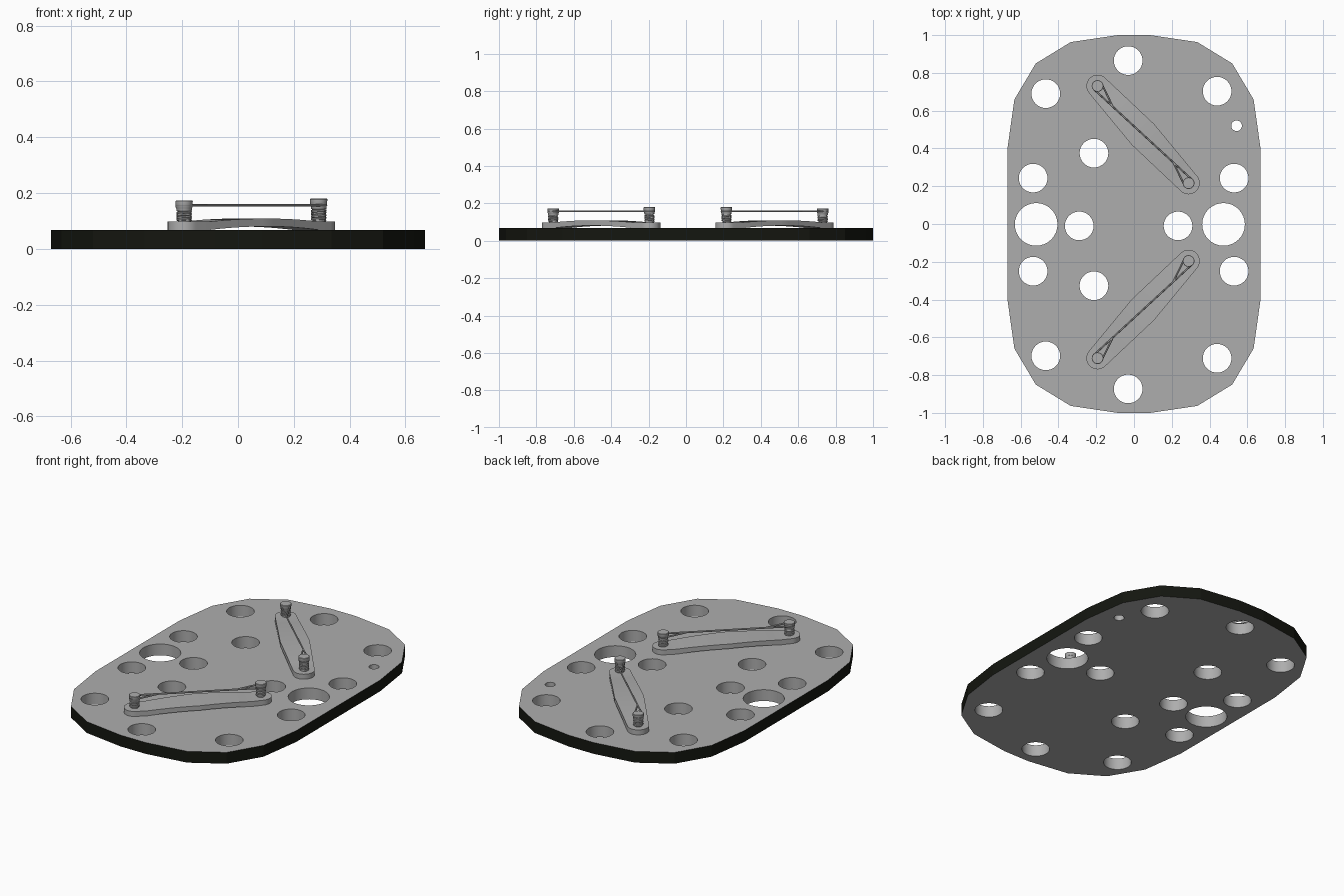
import bpy, bmesh, math
from mathutils import Matrix

if "Cube" in bpy.data.objects:
    bpy.data.objects.remove(bpy.data.objects["Cube"])

T = 0.068            # plate thickness
HALF = 0.3525        # half distance between the two posts of a clamp


def material(name, color):
    m = bpy.data.materials.new(name)
    m.diffuse_color = (*color, 1)
    m.use_nodes = True
    m.node_tree.nodes["Principled BSDF"].inputs["Base Color"].default_value = m.diffuse_color
    return m


GREY = material("mid_grey", (0.42, 0.42, 0.42))
DARK = material("dark_rim", (0.007, 0.008, 0.005))


def add(name, bm, matrix=None, smooth=False, mat=GREY):
    bmesh.ops.recalc_face_normals(bm, faces=bm.faces)
    me = bpy.data.meshes.new(name)
    bm.to_mesh(me)
    bm.free()
    me.materials.append(mat)
    ob = bpy.data.objects.new(name, me)
    bpy.context.collection.objects.link(ob)
    if matrix:
        ob.matrix_world = matrix
    if smooth:
        bpy.ops.object.select_all(action='DESELECT')
        ob.select_set(True)
        bpy.context.view_layer.objects.active = ob
        bpy.ops.object.shade_smooth_by_angle(angle=math.radians(40))
    return ob


def curve(name, paths, cyclic):
    cu = bpy.data.curves.new(name, 'CURVE')
    for path in paths:
        sp = cu.splines.new('POLY')
        sp.points.add(len(path) - 1)
        for p, c in zip(sp.points, path):
            p.co = (*c, 1)
        sp.use_cyclic_u = cyclic
    return cu


def curve_to_bm(cu):
    tmp = bpy.data.objects.new("tmp", cu)
    bpy.context.collection.objects.link(tmp)
    bpy.context.view_layer.update()
    me = bpy.data.meshes.new_from_object(
        tmp.evaluated_get(bpy.context.evaluated_depsgraph_get()))
    bm = bmesh.new()
    bm.from_mesh(me)
    bpy.data.objects.remove(tmp)
    bpy.data.curves.remove(cu)
    bpy.data.meshes.remove(me)
    return bm


def tube(name, path, radius, matrix):
    cu = curve(name, [path], False)
    cu.dimensions = '3D'
    cu.bevel_depth = radius
    cu.bevel_resolution = 1
    cu.use_fill_caps = True
    add(name, curve_to_bm(cu), matrix, True)


def lathe(name, profile, matrix, n=24):
    bm = bmesh.new()
    rings = [[bm.verts.new((r * math.cos(2 * math.pi * i / n),
                            r * math.sin(2 * math.pi * i / n), z))
              for i in range(n)] for r, z in profile]
    for a, b in zip(rings, rings[1:]):
        for i in range(n):
            j = (i + 1) % n
            bm.faces.new((a[i], a[j], b[j], b[i]))
    bm.faces.new(rings[0])
    bm.faces.new(rings[-1])
    add(name, bm, matrix, True)


# plate outline: one quarter, mirrored around
quarter = [(0.67, 0.40), (0.633, 0.66), (0.52, 0.85), (0.335, 0.963), (0.085, 1.0)]
outline = (quarter + [(-x, y) for x, y in reversed(quarter)]
           + [(-x, -y) for x, y in quarter] + [(x, -y) for x, y in reversed(quarter)])

# plate holes: x, y, radius
R = 0.076
holes = [(-0.031, 0.865, R), (-0.031, -0.873, R), (-0.467, 0.69, R), (-0.467, -0.698, R),
         (0.44, 0.703, R), (0.44, -0.711, R), (0.543, 0.52, 0.028),
         (-0.212, 0.375, R), (-0.212, -0.327, R), (-0.29, -0.01, R), (0.233, -0.01, R),
         (-0.518, -0.002, 0.113), (0.474, -0.002, 0.113)]
holes += [(x, y, R) for x in (-0.534, 0.53) for y in (0.243, -0.25)]
loops = [[(x, y, 0) for x, y in outline]]
for x, y, r in holes:
    loops.append([(x + r * math.cos(a * math.pi / 16), y + r * math.sin(a * math.pi / 16), 0)
                  for a in range(32)])
cu = curve("plate", loops, True)
cu.dimensions = '2D'
cu.fill_mode = 'BOTH'
cu.extrude = T / 2
bm = curve_to_bm(cu)
bmesh.ops.remove_doubles(bm, verts=bm.verts, dist=1e-5)


def on_rim(v):
    return any(abs(v.co.x - x) + abs(v.co.y - y) < 1e-4 for x, y in outline)


bm.normal_update()
rim = [f for f in bm.faces if abs(f.normal.z) < 0.5 and all(on_rim(v) for v in f.verts)]
bmesh.ops.recalc_face_normals(bm, faces=bm.faces)
bmesh.ops.delete(bm, geom=rim, context='FACES_ONLY')
add("plate", bm, Matrix.Translation((0, 0, T / 2)))

# dark rim around the plate
bm = bmesh.new()
lo = [bm.verts.new((x, y, 0)) for x, y in outline]
hi = [bm.verts.new((x, y, T)) for x, y in outline]
for i in range(len(lo)):
    j = (i + 1) % len(lo)
    bm.faces.new((lo[i], lo[j], hi[j], hi[i]))
add("plate_rim", bm, mat=DARK)


# arched clamp bar with rounded ends, widest in the middle
def clamp_bar(name, matrix):
    r, wide = 0.059, 0.081
    us = [-HALF - r * math.cos(a * math.pi / 16) for a in range(9)]
    us += [-HALF + 0.062 + i * (HALF - 0.062) / 10 for i in range(11)]
    us += [-u for u in reversed(us[:-1])]
    bm = bmesh.new()
    rows = []
    for u in us:
        d = abs(u)
        w = (math.sqrt(max(r * r - (d - HALF) ** 2, 1e-6)) if d > HALF
             else r + (wide - r) * (1 - d / HALF))
        arch = max(0, 1 - (d / (HALF - 0.062)) ** 2)
        zb, zt = T + 0.013 * arch, 0.098 + 0.011 * arch
        rows.append([bm.verts.new(c) for c in
                     ((u, -w, zb), (u, w, zb), (u, w, zt), (u, -w, zt))])
    for a, b in zip(rows, rows[1:]):
        for i in range(4):
            j = (i + 1) % 4
            bm.faces.new((a[i], a[j], b[j], b[i]))
    bm.faces.new(rows[0])
    bm.faces.new(rows[-1])
    add(name, bm, matrix, True)


for side, s, cy in (("back", 1, 0.4735), ("front", -1, -0.453)):
    M = Matrix.Translation((0.048, cy, 0)) @ Matrix.Rotation(-0.818 * s, 4, 'Z')
    clamp_bar(side + "_clamp_bar", M)
    for end, u, top in (("outer", -HALF, 0.173), ("inner", HALF, 0.180)):
        P = M @ Matrix.Translation((u, 0, 0))
        # post with a plain round head
        lathe(f"{side}_{end}_post",
              [(0.022, 0.09), (0.022, top - 0.038), (0.027, top - 0.037),
               (0.0285, top - 0.026), (0.030, top - 0.024), (0.031, top - 0.002),
               (0.029, top)], P)
        # coil spring under the head
        turns, z0, z1 = 4, 0.102, top - 0.040
        n = turns * 20
        tube(f"{side}_{end}_spring",
             [(0.0235 * math.cos(i * math.pi / 10), 0.0235 * math.sin(i * math.pi / 10),
               z0 + (z1 - z0) * i / n) for i in range(n + 1)], 0.0045, P)
    # tension wire looped round both heads
    z, k = 0.157, 0.026
    arc = [math.pi / 2 + i * math.pi / 12 for i in range(13)]
    loop = [(-0.217, -0.016)]
    loop += [(-HALF + k * math.cos(a), k * math.sin(a)) for a in arc]
    path = loop + [(-u, -v) for u, v in reversed(loop)]
    tube(side + "_tension_wire", [(u, s * v, z) for u, v in path], 0.005, M)
